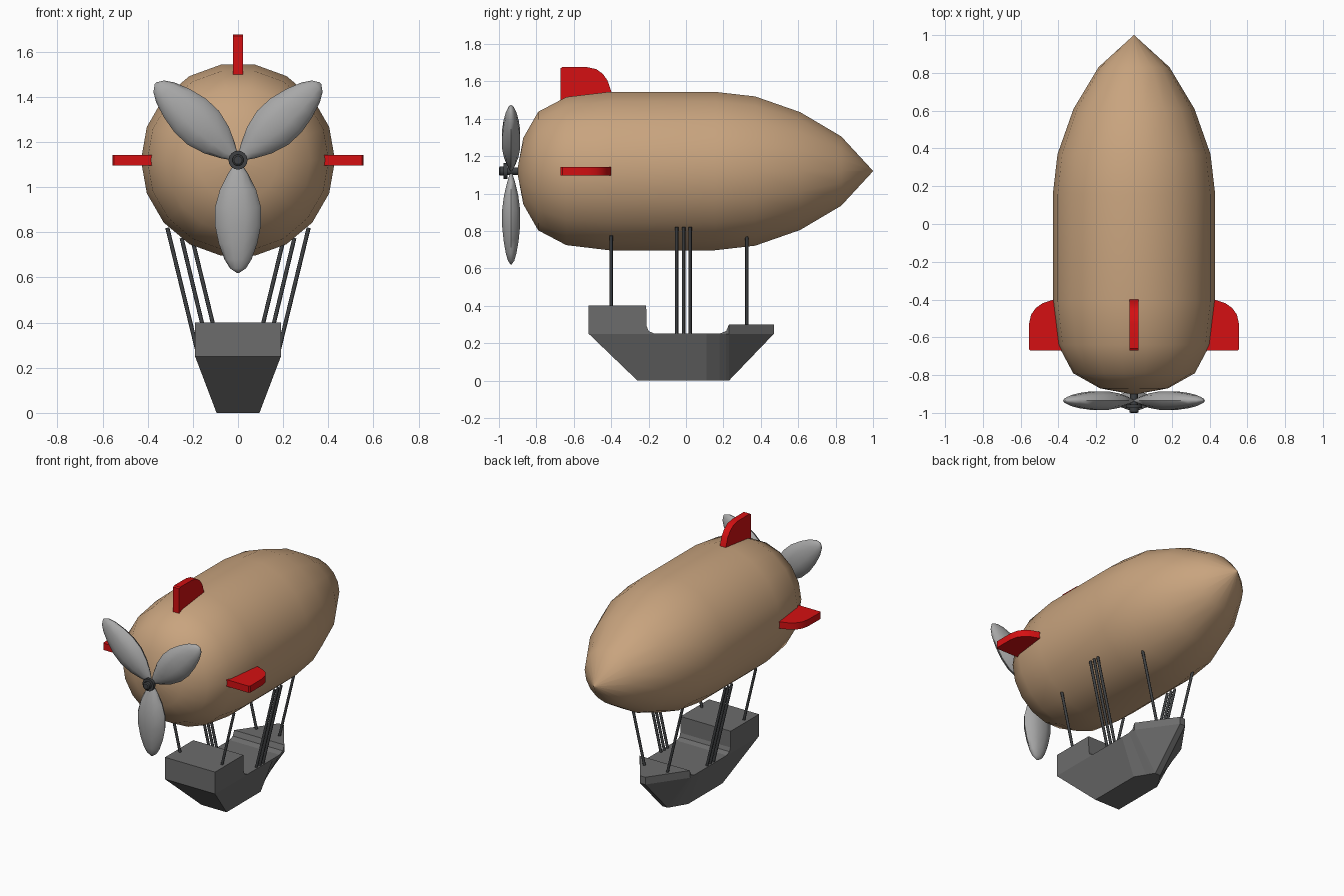
import bpy, bmesh, math
from mathutils import Vector, Matrix

if "Cube" in bpy.data.objects:
    bpy.data.objects.remove(bpy.data.objects["Cube"])

AXIS_Z = 1.12  # height of the balloon axis


def material(name, r, g, b):
    m = bpy.data.materials.new(name)
    m.diffuse_color = (r, g, b, 1)
    m.use_nodes = True
    m.node_tree.nodes["Principled BSDF"].inputs["Base Color"].default_value = m.diffuse_color
    return m


TAN = material("tan_fabric", 0.58, 0.37, 0.21)
RED = material("red", 0.66, 0.005, 0.006)
LIGHT = material("light_grey", 0.39, 0.39, 0.39)
HULL = material("hull_grey", 0.15, 0.15, 0.15)
DARK = material("dark_grey", 0.05, 0.053, 0.056)


def finish(bm, name, mat, smooth=None):
    bmesh.ops.remove_doubles(bm, verts=bm.verts, dist=0.0002)
    bmesh.ops.recalc_face_normals(bm, faces=bm.faces)
    me = bpy.data.meshes.new(name)
    bm.to_mesh(me)
    bm.free()
    me.materials.append(mat)
    ob = bpy.data.objects.new(name, me)
    bpy.context.collection.objects.link(ob)
    if smooth:
        bpy.ops.object.select_all(action='DESELECT')
        bpy.context.view_layer.objects.active = ob
        ob.select_set(True)
        bpy.ops.object.shade_smooth_by_angle(angle=math.radians(smooth))
    return ob


def loft(rings):
    """Skin a list of equal-length point rings and cap both ends."""
    bm = bmesh.new()
    vs = [[bm.verts.new(p) for p in ring] for ring in rings]
    n = len(rings[0])
    for a, b in zip(vs, vs[1:]):
        for i in range(n):
            j = (i + 1) % n
            bm.faces.new((a[i], a[j], b[j], b[i]))
    bm.faces.new(vs[0])
    bm.faces.new(vs[-1])
    return bm


def lathe(name, profile, sides, offset, mat, smooth):
    """Revolve (y, radius) pairs around the balloon axis."""
    angles = [offset + math.tau * i / sides for i in range(sides)]
    rings = [[(r * math.sin(a), y, AXIS_Z + r * math.cos(a)) for a in angles]
             for y, r in profile]
    return finish(loft(rings), name, mat, smooth)


# Balloon envelope
lathe("balloon", [(-0.903, 0.001), (-0.87, 0.18), (-0.79, 0.322), (-0.64, 0.402),
                  (-0.41, 0.43), (0.155, 0.43), (0.37, 0.405), (0.61, 0.32),
                  (0.83, 0.188), (1.0, 0.001)],
      18, math.radians(10), TAN, 50)

# Tail fins: top, right and left
fin = [(-0.67, 0.37), (-0.67, 0.55), (-0.66, 0.557), (-0.53, 0.556), (-0.48, 0.545),
       (-0.445, 0.52), (-0.42, 0.485), (-0.398, 0.42), (-0.39, 0.37)]
for name, angle in (("top_fin", 0), ("right_fin", 90), ("left_fin", -90)):
    bm = loft([[(s * 0.023, y, r) for y, r in fin] for s in (-1, 1)])
    bm.transform(Matrix.Translation((0, 0, AXIS_Z))
                 @ Matrix.Rotation(math.radians(angle), 4, 'Y'))
    finish(bm, name, RED, 30)

# Propeller blades: (distance from hub, half width), flattened front to back
blade = [(0.01, 0.012), (0.06, 0.045), (0.13, 0.08), (0.21, 0.102), (0.29, 0.102),
         (0.37, 0.085), (0.44, 0.06), (0.48, 0.035), (0.50, 0.005)]
for i, angle in enumerate((180, 47, -47)):
    rings = [[(w * math.cos(math.tau * k / 10), 0.5 * w * math.sin(math.tau * k / 10), r)
              for k in range(10)] for r, w in blade]
    bm = loft(rings)
    bm.transform(Matrix.Translation((0, -0.935, AXIS_Z))
                 @ Matrix.Rotation(math.radians(angle), 4, 'Y'))
    finish(bm, f"propeller_blade_{i + 1}", LIGHT, 60)

# Propeller hub
lathe("propeller_hub", [(-0.88, 0.02), (-0.955, 0.02), (-0.955, 0.042), (-0.975, 0.042),
                        (-0.975, 0.025), (-0.995, 0.025), (-1.0, 0.018)],
      16, 0, DARK, 30)

# Gondola hull sections: y, deck height, half beam, keel height, half keel
sections = [(-0.52, 0.40, 0.19, 0.25, 0.19), (-0.26, 0.40, 0.19, 0, 0.095),
            (-0.213, 0.40, 0.19, 0, 0.095), (-0.21, 0.29, 0.19, 0, 0.095),
            (-0.20, 0.265, 0.19, 0, 0.095), (-0.17, 0.251, 0.19, 0, 0.095),
            (0.11, 0.251, 0.19, 0, 0.095), (0.18, 0.251, 0.19, 0, 0.053),
            (0.215, 0.265, 0.19, 0, 0.032), (0.23, 0.30, 0.19, 0, 0.02),
            (0.47, 0.30, 0.02, 0.25, 0.02)]
finish(loft([[(w, y, top), (w, y, 0.25), (b, y, keel),
              (-b, y, keel), (-w, y, 0.25), (-w, y, top)]
             for y, top, w, keel, b in sections]), "gondola", HULL)

# Support struts: y, lower x and z, upper x and z, mirrored left and right
struts = [(-0.40, 0.155, 0.38, 0.25, 0.775), (-0.05, 0.172, 0.24, 0.313, 0.82),
          (-0.013, 0.172, 0.24, 0.313, 0.82), (0.022, 0.172, 0.24, 0.313, 0.82),
          (0.325, 0.083, 0.28, 0.205, 0.78)]
for side, s in (("right", 1), ("left", -1)):
    for i, (y, x0, z0, x1, z1) in enumerate(struts):
        a, b = Vector((s * x0, y, z0)), Vector((s * x1, y, z1))
        bm = bmesh.new()
        bmesh.ops.create_cone(bm, cap_ends=True, segments=8, radius1=0.009,
                              radius2=0.009, depth=(b - a).length)
        bm.transform(Matrix.Translation((a + b) / 2)
                     @ (b - a).to_track_quat('Z', 'Y').to_matrix().to_4x4())
        finish(bm, f"{side}_strut_{i + 1}", DARK, 50)
